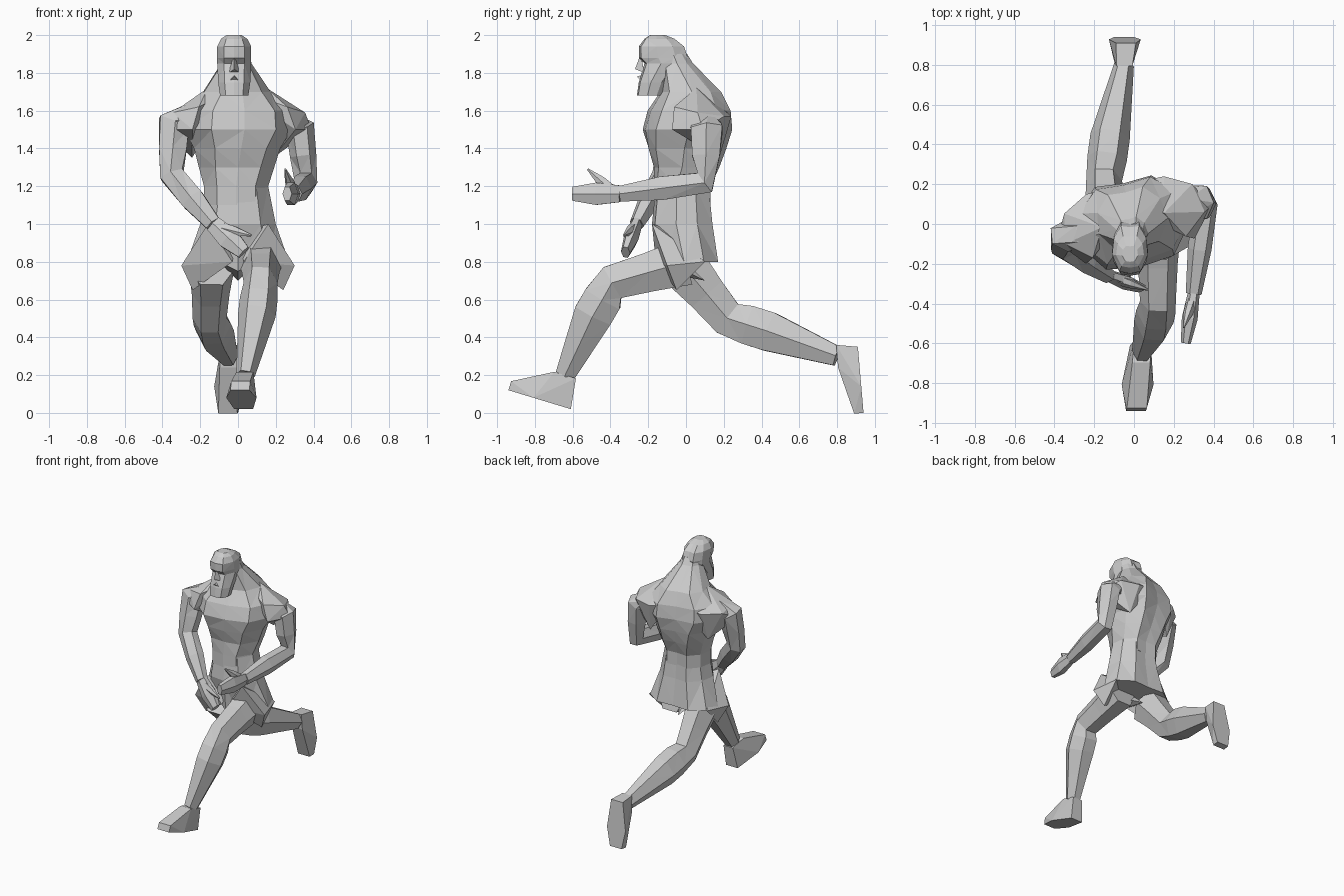
import bpy
import bmesh
import math
from mathutils import Vector, Matrix

if "Cube" in bpy.data.objects:
    bpy.data.objects.remove(bpy.data.objects["Cube"], do_unlink=True)

stone = bpy.data.materials.new("light grey")
stone.use_nodes = True
grey = (0.6, 0.6, 0.6, 1)
stone.diffuse_color = grey
stone.node_tree.nodes["Principled BSDF"].inputs["Base Color"].default_value = grey

ACROSS = Vector((1, 0, 0))
DEPTH = Vector((0, 1, 0))
TWIST = math.radians(13)


def finish(name, bm):
    """Triangulate into flat facets and add the object to the scene."""
    bmesh.ops.recalc_face_normals(bm, faces=bm.faces)
    bmesh.ops.triangulate(bm, faces=bm.faces)
    mesh = bpy.data.meshes.new(name)
    bm.to_mesh(mesh)
    bm.free()
    mesh.materials.append(stone)
    obj = bpy.data.objects.new(name, mesh)
    bpy.context.scene.collection.objects.link(obj)


def loft(name, rings):
    """Skin a closed surface over rings with equal point counts."""
    bm = bmesh.new()
    loops = [[bm.verts.new(p) for p in ring] for ring in rings]
    for low, high in zip(loops, loops[1:]):
        for i in range(len(low)):
            bm.faces.new((low[i - 1], low[i], high[i], high[i - 1]))
    bm.faces.new(loops[0])
    bm.faces.new(loops[-1])
    finish(name, bm)


def hull(name, points):
    """Convex faceted solid around a few points."""
    bm = bmesh.new()
    for point in points:
        bm.verts.new(point)
    bmesh.ops.convex_hull(bm, input=bm.verts)
    finish(name, bm)


def limb(name, joints, girths, side, depth_ratio):
    """Six-sided tube through the joints and the middle of each bone."""
    joints = [Vector(joint) for joint in joints]
    path = [joints[0]]
    for start, end in zip(joints, joints[1:]):
        path += [(start + end) / 2, end]
    rings = []
    for i, (centre, girth) in enumerate(zip(path, girths)):
        ahead = path[min(i + 1, len(path) - 1)]
        behind = path[max(i - 1, 0)]
        along = (ahead - behind).normalized()
        wide = (side - along * side.dot(along)).normalized() * girth
        deep = along.cross(wide) * depth_ratio
        angles = [math.tau * k / 6 for k in range(6)]
        rings.append([centre + wide * math.cos(a) + deep * math.sin(a) for a in angles])
    loft(name, rings)


def stack(name, levels, lean=0.0, twist=0.0):
    """Upright body of (height, half width, middle y, half depth) levels."""
    half = [(0, -1), (.6, -.9), (1, -.2), (.9, .5), (.5, 1), (0, .95)]
    outline = half + [(-x, y) for x, y in half[-2:0:-1]]
    rings = []
    for height, width, middle, depth in levels:
        # The twist grows from the waist up to the chest
        turn = Matrix.Rotation(twist * min(max(height * 3 - 3.6, 0), 1), 3, "Z")
        rings.append([turn @ Vector((u * width, v * depth, 0))
                      + Vector((lean, middle, height)) for u, v in outline])
    loft(name, rings)


def arm(label, root, shoulder, elbow, wrist, fingertip, thumb_tip, side):
    """Arm with a mitten hand and a pointed thumb."""
    limb(label + "_arm", [root, shoulder, elbow, wrist],
         [.08, .08, .08, .07, .06, .06, .04], side, 1.2)
    limb(label + "_hand", [wrist, fingertip], [.03, .04, .025], side, 1.7)
    knuckle = Vector(wrist).lerp(Vector(fingertip), .1)
    limb(label + "_thumb", [knuckle, thumb_tip], [.03, .025, .005], side, 1.2)


def leg(label, hip, knee, calf, ankle, heel, toe):
    """Leg with a full calf and a wedge foot that widens to the ball."""
    limb(label + "_leg", [hip, knee, calf, ankle],
         [.12, .1, .09, .1, .1, .075, .05], ACROSS, 1.2)
    ankle, heel, toe = Vector(ankle), Vector(heel), Vector(toe)
    sole = (toe - heel).normalized()
    rise = ankle - heel
    rise = (rise - sole * rise.dot(sole)).normalized()
    corners = [(ankle + sole * .06, .045), (ankle - sole * .06, .04), (heel, .05),
               (toe, .05), (toe + rise * .05, .05), (heel.lerp(toe, .6), .08)]
    hull(label + "_foot", [p + ACROSS * half * s for p, half in corners for s in (-1, 1)])


# Torso and neck, turned at the shoulders
stack("torso", [
    (1.1, .17, -.02, .15),
    (1.2, .17, -.02, .15),
    (1.3, .2, 0, .17),
    (1.4, .23, 0, .2),
    (1.5, .29, 0, .22),
    (1.6, .28, .01, .2),
    (1.7, .18, .02, .15),
    (1.85, .08, -.05, .08),
    (1.9, .07, -.07, .07),
], lean=-.01, twist=TWIST)

# Shoulder yokes running from the neck to the upper arm and down the back
yoke = [(0, .08, 1.72), (.16, .02, 1.72), (.24, -.12, 1.62), (.36, -.02, 1.59),
        (.4, 0, 1.5), (.33, .13, 1.57), (.2, .2, 1.57), (.05, .2, 1.6),
        (.28, -.14, 1.5), (.22, .13, 1.35)]
turned = Matrix.Rotation(TWIST, 3, "Z")
for label, s in (("left", 1), ("right", -1)):
    hull(label + "_shoulder", [turned @ Vector((s * x, y, z)) for x, y, z in yoke])

# Short kilt with a hanging flap at each front corner
stack("kilt", [(.8, .27, .02, .15), (1, .2, -.02, .16), (1.2, .16, -.02, .14)])
for label, s in (("left", 1), ("right", -1)):
    hull(label + "_flap", [(s * .3, -.1, .78), (s * .24, -.05, .65), (s * .03, -.16, .8),
                           (s * .16, -.18, 1), (s * .25, .1, .8), (0, 0, .95)])
hull("loincloth", [(0, -.15, .75), (-.1, -.1, .8), (.1, -.1, .8),
                   (0, -.17, .95), (0, .1, .7)])

# Head with a square beard, a brow and a nose
stack("head", [
    (1.68, .075, -.19, .07),
    (1.75, .085, -.17, .08),
    (1.85, .09, -.11, .11),
    (1.88, .09, -.12, .13),
    (1.94, .09, -.13, .12),
    (1.98, .07, -.14, .08),
    (2, .04, -.15, .04),
], lean=-.02)
hull("nose", [(-.02, -.24, 1.9), (-.05, -.22, 1.8), (.01, -.22, 1.8), (-.02, -.27, 1.82)])
hull("moustache", [(-.07, -.22, 1.74), (.03, -.22, 1.74), (-.02, -.26, 1.78),
                   (-.02, -.2, 1.8)])

# Left arm bent forward, right arm swung across the belly
arm("left", root=(.2, .08, 1.53), shoulder=(.33, .11, 1.5), elbow=(.36, .1, 1.22),
    wrist=(.3, -.35, 1.16), fingertip=(.26, -.6, 1.16), thumb_tip=(.25, -.52, 1.29),
    side=ACROSS)
arm("right", root=(-.2, -.04, 1.56), shoulder=(-.34, -.06, 1.53), elbow=(-.35, -.12, 1.26),
    wrist=(-.13, -.26, 1), fingertip=(.03, -.32, .85), thumb_tip=(.07, -.33, .94),
    side=DEPTH)

# Left leg reaching forward, right leg trailing behind
leg("left", hip=(.12, 0, .8), knee=(.12, -.39, .69), calf=(.1, -.49, .52),
    ankle=(.04, -.64, .2), heel=(.03, -.61, .02), toe=(.01, -.94, .12))
leg("right", hip=(-.14, 0, .76), knee=(-.15, .22, .5), calf=(-.12, .44, .43),
    ankle=(-.05, .8, .3), heel=(-.04, .91, .35), toe=(-.05, .94, 0))
